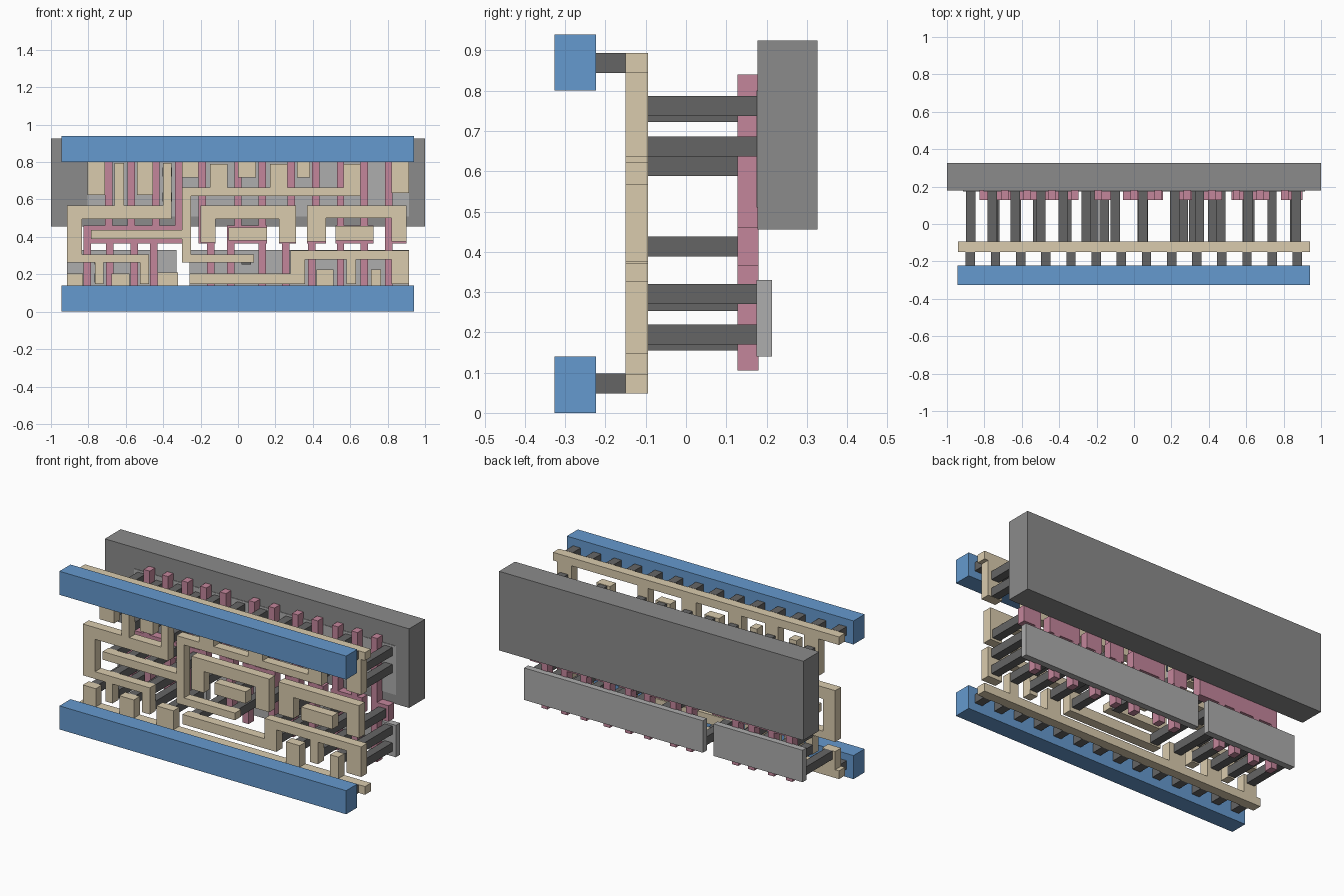
import bpy, bmesh

if "Cube" in bpy.data.objects:
    bpy.data.objects.remove(bpy.data.objects["Cube"])


def material(name, rgb):
    m = bpy.data.materials.new(name)
    m.diffuse_color = (*rgb, 1)
    m.use_nodes = True
    m.node_tree.nodes["Principled BSDF"].inputs["Base Color"].default_value = m.diffuse_color
    return m


BLUE = material("blue", (0.13, 0.32, 0.62))
TAN = material("tan", (0.70, 0.60, 0.42))
PINK = material("pink", (0.55, 0.24, 0.33))
DARK = material("dark_grey", (0.13, 0.13, 0.13))
GREY = material("mid_grey", (0.26, 0.26, 0.26))
LIGHT = material("light_grey", (0.42, 0.42, 0.42))


def layer(name, rects, y0, y1, mat):
    """Union of (x0, x1, z0, z1) rectangles, extruded from y0 to y1."""
    xs = sorted({v for r in rects for v in r[:2]})
    zs = sorted({v for r in rects for v in r[2:]})
    bm = bmesh.new()
    for i in range(len(xs) - 1):
        for k in range(len(zs) - 1):
            cx, cz = (xs[i] + xs[i + 1]) / 2, (zs[k] + zs[k + 1]) / 2
            if any(a < cx < b and c < cz < d for a, b, c, d in rects):
                bm.faces.new([bm.verts.new((x, y0, z)) for x, z in (
                    (xs[i], zs[k]), (xs[i + 1], zs[k]),
                    (xs[i + 1], zs[k + 1]), (xs[i], zs[k + 1]))])
    bmesh.ops.remove_doubles(bm, verts=bm.verts[:], dist=1e-5)
    ext = bmesh.ops.extrude_face_region(bm, geom=bm.faces[:], use_keep_orig=True)
    bmesh.ops.translate(bm, vec=(0, y1 - y0, 0),
                        verts=[g for g in ext["geom"] if isinstance(g, bmesh.types.BMVert)])
    bmesh.ops.dissolve_limit(bm, angle_limit=0.01, verts=bm.verts[:], edges=bm.edges[:])
    bmesh.ops.recalc_face_normals(bm, faces=bm.faces[:])
    me = bpy.data.meshes.new(name)
    bm.to_mesh(me)
    bm.free()
    me.materials.append(mat)
    ob = bpy.data.objects.new(name, me)
    bpy.context.collection.objects.link(ob)


def posts(name, centres, y0, y1, s=0.05):
    layer(name, [(x - s / 2, x + s / 2, z - s / 2, z + s / 2) for x, z in centres],
          y0, y1, DARK)


# back well and diffusion plates
layer("well_block", [(-1, 1, 0.455, 0.925)], 0.178, 0.327, GREY)
layer("upper_plate", [(-0.805, 0.915, 0.51, 0.80)], 0.175, 0.213, LIGHT)
layer("lower_plate_left", [(-0.915, -0.33, 0.14, 0.33)], 0.175, 0.213, LIGHT)
layer("lower_plate_right", [(-0.26, 0.915, 0.14, 0.33)], 0.175, 0.213, LIGHT)

# pink gate fingers: upper strips, lower strips, joined by pads
upper = [-.71, -.59, -.46, -.338, -.21, -.02, .11, .265, .395, .528, .655, .785]
lower = [-.825, -.705, -.575, -.47, -.165, -.06, .11, .235, .375, .528, .655, .785]
pads = [(-.825, -.298), (-.21, -.12), (-.06, .155), (.22, .31),
        (.37, .47), (.52, .725), (.785, .90)]
layer("gate_fingers",
      [(x, x + .04, .40, .84) for x in upper]
      + [(x, x + .04, .105, .42) for x in lower]
      + [(a, b, .365, .46) for a, b in pads], 0.128, 0.18, PINK)

# tan local wiring
Y0, Y1 = -0.15, -0.094
layer("upper_supply_comb",
      [(-.94, .94, .845, .893)]
      + [(a, b, z, .87) for a, b, z in (
          (-.805, -.71, .625), (-.54, -.455, .625), (-.30, -.21, .717), (0, .095, .717),
          (.315, .385, .717), (.82, .915, .635))], Y0, Y1, TAN)
layer("lower_supply_comb",
      [(-.94, .94, .048, .097)]
      + [(a, b, .07, z) for a, b, z in (
          (-.915, -.83, .205), (-.675, -.58, .205), (-.43, -.32, .21),
          (.42, .51, .225), (.71, .765, .225))], Y0, Y1, TAN)
layer("left_output_wire",
      [(-.915, -.355, .497, .567), (-.915, -.835, .262, .567), (-.915, -.475, .262, .305),
       (-.765, -.72, .147, .28), (-.525, -.475, .147, .28),
       (-.66, -.61, .55, .795), (-.40, -.355, .55, .795)], Y0, Y1, TAN)
layer("middle_wire",
      [(-.785, -.25, .39, .438), (-.30, -.25, .262, .663), (-.30, .655, .62, .663),
       (-.30, .085, .262, .305)]
      + [(a, b, .62, .79) for a, b in ((-.15, -.055), (.17, .265), (.565, .655))],
      Y0, Y1, TAN)
layer("centre_bridge_wire",
      [(-.20, .31, .497, .567), (-.20, -.12, .37, .567), (.22, .31, .37, .567)], Y0, Y1, TAN)
layer("centre_pad_wire", [(-.05, .155, .38, .45)], Y0, Y1, TAN)
layer("right_bridge_wire",
      [(.37, .90, .50, .567), (.37, .47, .375, .567), (.82, .90, .375, .567)], Y0, Y1, TAN)
layer("right_pad_wire", [(.52, .725, .38, .458)], Y0, Y1, TAN)
layer("lower_right_wire",
      [(-.26, .357, .147, .205), (.28, .357, .147, .326), (.28, .915, .278, .326),
       (.58, .63, .147, .326), (.82, .915, .147, .326)], Y0, Y1, TAN)

# contact posts from wiring to plates and gates
high = [(x, z) for x in (-.757, -.497, -.10, .217, .61, .867) for z in (.762, .661)]
high += [(x, z) for x in (-.635, -.378) for z in (.747, .613)]
high += [(x, .762) for x in (-.255, .048, .35)]
posts("upper_contacts", high, Y1, 0.176)
low = [(x, .18) for x in (-.873, -.628, -.375, -.215)]
low += [(x, z) for x in (-.743, -.50) for z in (.18, .278)]
low += [(x, z) for x in (.318, .605, .867) for z in (.195, .295)]
low += [(.045, .278), (.465, .195), (.738, .195)]
posts("lower_contacts", low, Y1, 0.176)
posts("gate_contacts", [(x, .413) for x in (-.755, -.635, -.515, -.36, -.16, .05,
                                            .265, .42, .62, .86)], Y1, 0.129)

# front rails with their connecting posts
for name, z in (("lower", 0.0), ("upper", 0.80)):
    layer(name + "_rail", [(-.945, .94, z, z + .14)], -0.327, -0.223, BLUE)
    zc = 0.073 if z == 0 else 0.869
    posts(name + "_rail_posts", [(-.875 + .1345 * i, zc) for i in range(14)], -0.224, Y0)
